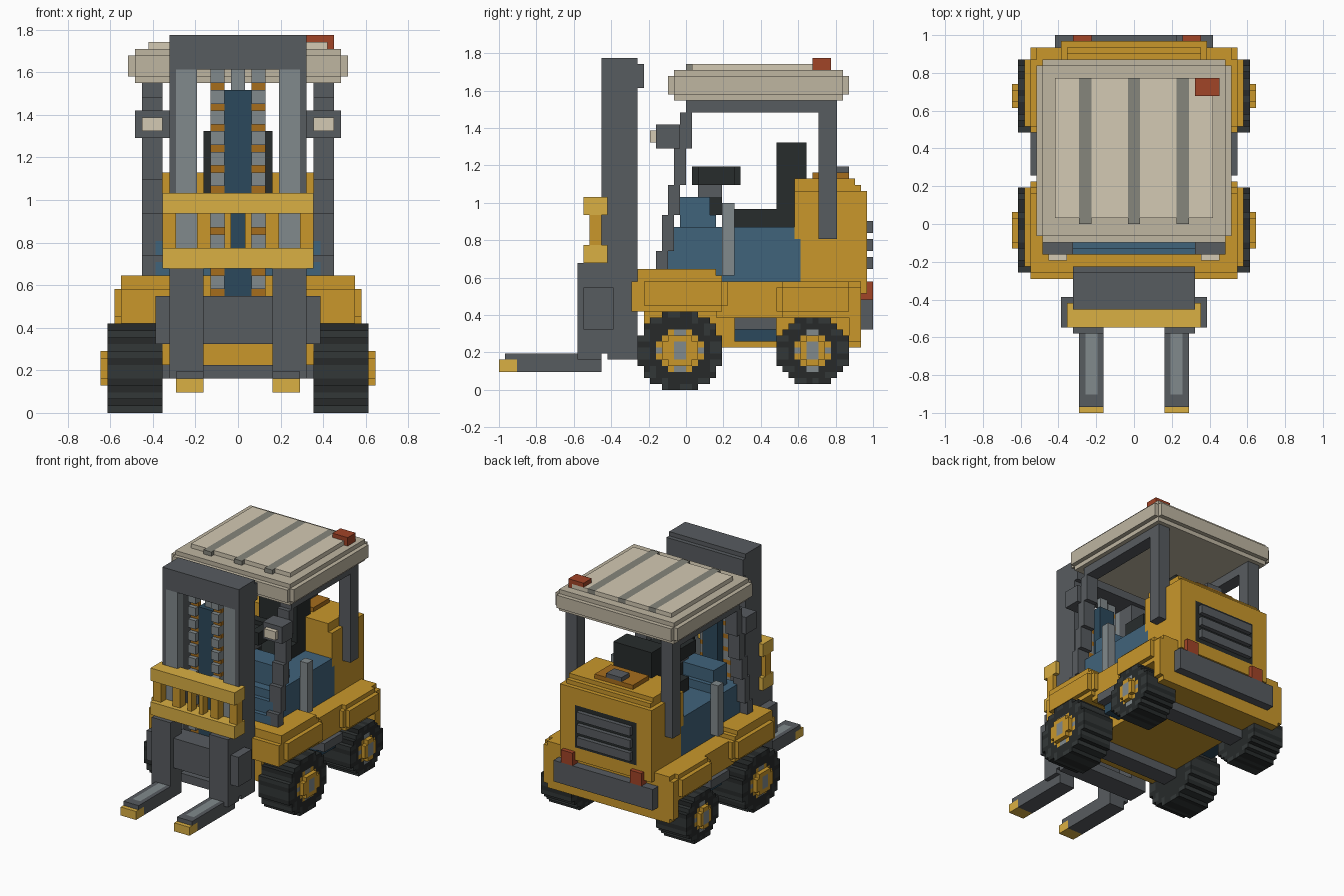
import bpy, bmesh, math

if "Cube" in bpy.data.objects:
    bpy.data.objects.remove(bpy.data.objects["Cube"])

V = 2 / 62  # block pitch: the whole truck sits on one grid, sizes below are in blocks

def material(name, hexcol):
    m = bpy.data.materials.new(name)
    rgb = [(int(hexcol[i:i + 2], 16) / 255) ** 2.2 for i in (0, 2, 4)]
    m.diffuse_color = (*rgb, 1)
    m.use_nodes = True
    m.node_tree.nodes["Principled BSDF"].inputs["Base Color"].default_value = m.diffuse_color
    return m

COL = {n: material(n, h) for n, h in dict(
    orange='C8962F', yellow='D9AE45', brown='A56D22', blue='42637A', navy='2F4A5C',
    steel='585C60', silver='80888B', black='2C3030', tyre='2B2E2E', tread='363A3A',
    cream='BDB4A0', panel='D2C8B2', rib='85857B', red='A0462C').items()}

def box(x0, x1, y0, y1, z0, z1, soft=False):
    """Blocks in a range; soft drops the blocks along the twelve edges."""
    cells = set()
    for x in range(x0, x1):
        for y in range(y0, y1):
            for z in range(z0, z1):
                ends = (x in (x0, x1 - 1)) + (y in (y0, y1 - 1)) + (z in (z0, z1 - 1))
                if not (soft and ends > 1):
                    cells.add((x, y, z))
    return cells

def disc(x0, x1, cy, cz, r):
    """Blocky cylinder along x."""
    n = int(r) + 2
    return {(x, y, z) for x in range(x0, x1)
            for y in range(int(cy) - n, int(cy) + n) for z in range(int(cz) - n, int(cz) + n)
            if math.hypot(y + .5 - cy, z + .5 - cz) <= r}

def part(name, color, cells, mirror=True):
    """Turn blocks into one closed skin with merged flat faces."""
    cells = set(cells)
    if mirror:
        cells |= {(-1 - x, y, z) for x, y, z in cells}
    bm = bmesh.new()
    verts = {}

    def vert(p):
        if p not in verts:
            verts[p] = bm.verts.new([c * V for c in p])
        return verts[p]

    for c in cells:
        for a in range(3):
            for s in (0, 1):
                nb = list(c)
                nb[a] += 2 * s - 1
                if tuple(nb) in cells:
                    continue
                quad = []
                for u, w in ((0, 0), (1, 0), (1, 1), (0, 1)):
                    p = list(c)
                    p[a] += s
                    p[(a + 1) % 3] += u
                    p[(a + 2) % 3] += w
                    quad.append(vert(tuple(p)))
                bm.faces.new(quad if s else quad[::-1])
    bmesh.ops.dissolve_limit(bm, angle_limit=0.01, verts=bm.verts, edges=bm.edges)
    me = bpy.data.meshes.new(name)
    bm.to_mesh(me)
    bm.free()
    me.materials.append(COL[color])
    ob = bpy.data.objects.new(name, me)
    bpy.context.collection.objects.link(ob)

# Wheels: tyre with alternating tread blocks, rim, hub ring and cap
for end, cy, r, hub in (('front', -1, 6.9, 3.9), ('rear', 21, 5.9, 3.2)):
    cz = 6.5
    tyre = disc(11, 19, cy, cz, r) - disc(18, 19, cy, cz, hub)
    def is_tread(c):
        dy, dz = c[1] + .5 - cy, c[2] + .5 - cz
        return math.hypot(dy, dz) > r - 1.5 and int(math.atan2(dz, dy) / math.tau * 24 + 24) % 2 == 0
    tread = {c for c in tyre if is_tread(c)}
    part(end + '_tyres', 'tyre', tyre - tread)
    part(end + '_treads', 'tread', tread)
    spokes = box(18, 19, cy - 4, cy + 4, 6, 7) | box(18, 19, cy - 1, cy + 1, 3, 10)
    rim = disc(18, 19, cy, cz, hub)
    cap = box(19, 20, cy - 1, cy + 1, 5, 8)
    part(end + '_rims', 'orange', rim - spokes)
    part(end + '_spokes', 'silver', rim & spokes)
    part(end + '_hub_rings', 'orange', disc(19, 20, cy, cz, hub - 1) - cap)
    part(end + '_hub_caps', 'silver', cap)
    part(end + '_axle', 'steel', box(0, 12, cy - 2, cy + 2, 5, 8))

# Chassis, fenders and side steps
part('chassis', 'orange', box(0, 11, -7, 29, 7, 18) | box(0, 11, -7, -5, 18, 20)
     | box(0, 16, 5, 16, 12, 18))
part('front_fenders', 'orange', box(9, 18, -8, 7, 13, 19, True) | box(9, 17, -8, 5, 18, 20)
     | box(9, 17, -9, -7, 13, 18))
part('rear_fenders', 'orange', box(9, 18, 15, 28, 12, 18, True) | box(0, 17, 27, 29, 8, 17)
     | box(0, 16, 27, 29, 7, 18))
part('side_steps', 'steel', box(11, 17, 8, 15, 10, 12))
part('step_panels', 'navy', box(11, 15, 8, 15, 8, 10))

# Counterweight with grille, bumper and tail lights
grille = box(0, 8, 29, 30, 19, 29)
part('counterweight', 'orange', (box(0, 12, 18, 29, 25, 35) | box(0, 12, 19, 29, 17, 26)
     | box(0, 12, 29, 30, 16, 33)) - box(0, 12, 28, 29, 34, 35) - box(11, 12, 18, 30, 33, 35) - grille)
part('grille_back', 'black', grille)
part('grille_slats', 'steel', set().union(*(box(0, 7, 30, 31, z, z + 2) for z in (20, 23, 26))))
part('rear_bumper', 'steel', box(0, 13, 28, 31, 10, 15))
part('tail_lights', 'red', box(-10, -7, 29, 31, 15, 18) | box(8, 11, 29, 31, 15, 18), False)
part('tank_plate', 'brown', box(0, 5, 21, 27, 35, 36))
part('tank_cap', 'steel', box(0, 2, 24, 27, 36, 37))

# Cab: tub, dash, seat, steering and side levers
part('cab_tub', 'blue', box(0, 12, -5, 19, 18, 22) | box(0, 12, -4, 19, 22, 25) | box(0, 12, -3, 19, 25, 27))
part('dashboard', 'blue', box(0, 10, -1, 4, 27, 32) | box(0, 10, 4, 5, 27, 29))
part('seat', 'black', box(0, 5, 6, 18, 27, 30) | box(0, 5, 15, 20, 27, 41))
part('steering_wheel', 'black', (box(0, 4, 1, 9, 34, 37) - box(0, 2, 3, 7, 36, 37)) - box(3, 4, 1, 2, 34, 37)
     - box(3, 4, 8, 9, 34, 37))
part('steering_column', 'steel', box(0, 2, 2, 6, 32, 34))
part('column_base', 'black', box(0, 2, 4, 6, 29, 32))
part('side_levers', 'silver', box(12, 14, 6, 8, 19, 31))

# Overhead guard: leaning front posts, rear posts, side rails, roof
posts = set()
for z in range(20, 48):
    y = round(-5 + (z - 20) * 5 / 28)
    posts |= box(11, 14, y, y + 2, z, z + 1)
part('front_posts', 'steel', posts)
part('rear_posts', 'steel', box(11, 14, 22, 25, 25, 46))
part('guard_rails', 'steel', box(11, 14, 1, 25, 46, 48))
part('roof', 'cream', box(0, 16, -3, 27, 49, 52) - box(15, 16, -3, -2, 49, 52) - box(15, 16, 26, 27, 49, 52)
     | box(0, 15, -2, 26, 48, 53))
ribs = box(0, 1, 0, 24, 53, 54) | box(7, 9, 0, 24, 53, 54)
part('roof_panel', 'panel', box(0, 13, 1, 24, 53, 54) - ribs)
part('roof_ribs', 'rib', ribs)
part('beacon', 'red', box(10, 14, 21, 24, 53, 55), False)
part('headlight_housings', 'steel', box(10, 15, -5, -1, 40, 44))
part('headlight_lenses', 'panel', box(11, 14, -6, -5, 41, 43))

# Mast: channels, guides, top beam, lift cylinder and chains
part('mast_channels', 'steel', box(9, 10, -14, -8, 6, 50) | box(6, 9, -12, -8, 6, 50))
part('mast_guides', 'silver', box(6, 9, -14, -12, 7, 50))
part('mast_top_beam', 'steel', box(0, 10, -14, -7, 50, 54) | box(0, 10, -14, -8, 54, 55))
part('mast_foot', 'steel', box(0, 10, -13, -8, 5, 7))
part('lift_cylinder', 'navy', box(0, 2, -12, -9, 17, 47))
part('lift_rod', 'silver', box(0, 1, -11, -10, 47, 50))
part('chain_links', 'silver', set().union(*(box(2, 4, -13, -11, z, z + 2) for z in range(18, 49, 3))))
part('chain_pins', 'brown', set().union(*(box(2, 4, -12, -11, z, z + 1) for z in range(17, 50, 3))))

# Carriage and load backrest
part('backrest_bars', 'yellow', box(0, 11, -17, -13, 29, 32) | box(0, 11, -17, -13, 21, 24))
part('backrest_uprights', 'orange', box(9, 11, -16, -14, 24, 29) | box(4, 6, -16, -14, 24, 29)
     | box(1, 2, -16, -14, 24, 29))
part('carriage_plate', 'steel', box(0, 12, -17, -12, 10, 17))

# Forks: upright shank, blade, wear strip and painted tip
strip = box(6, 8, -28, -18, 5, 6)
part('forks', 'steel', (box(5, 10, -18, -14, 5, 21) | box(5, 9, -28, -14, 3, 6) | box(5, 9, -30, -28, 5, 6)) - strip)
part('fork_strips', 'silver', strip)
part('fork_tips', 'yellow', box(5, 9, -31, -28, 3, 5))
